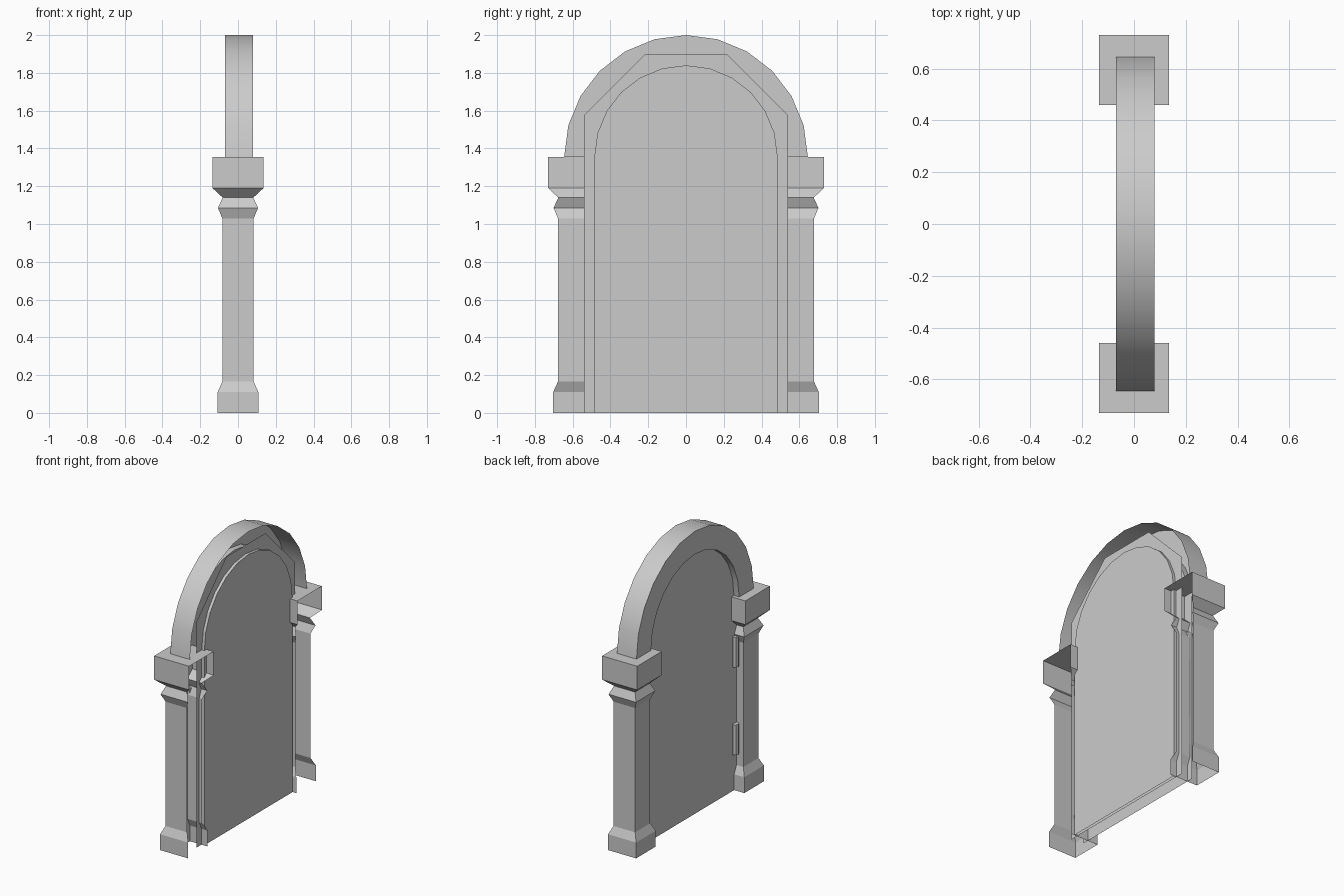
import bpy, bmesh, math

cube = bpy.data.objects.get("Cube")
if cube:
    bpy.data.objects.remove(cube, do_unlink=True)

GREY = (0.6, 0.6, 0.6, 1)
stone = bpy.data.materials.new("plain_grey")
stone.use_nodes = True
stone.diffuse_color = GREY
stone.node_tree.nodes["Principled BSDF"].inputs["Base Color"].default_value = GREY

SPRING = 1.355   # height where the arch starts
OUTER, INNER = 0.645, 0.485


def finish(name, bm, smooth=False, fix=True):
    if fix:
        bmesh.ops.recalc_face_normals(bm, faces=bm.faces[:])
    mesh = bpy.data.meshes.new(name)
    bm.to_mesh(mesh)
    bm.free()
    mesh.materials.append(stone)
    obj = bpy.data.objects.new(name, mesh)
    bpy.context.collection.objects.link(obj)
    if smooth:
        bpy.ops.object.select_all(action="DESELECT")
        obj.select_set(True)
        bpy.context.view_layer.objects.active = obj
        bpy.ops.object.shade_smooth_by_angle(angle=math.radians(30))
    return obj


def loft(bm, rows):
    """Bridge rows of points with quads."""
    rows = [[bm.verts.new(p) for p in row] for row in rows]
    for a, b in zip(rows, rows[1:]):
        for i in range(len(a) - 1):
            bm.faces.new((a[i], a[i + 1], b[i + 1], b[i]))
    return rows


def arc(radius, x):
    return [(x, radius * math.cos(math.pi * i / 12),
             SPRING + radius * math.sin(math.pi * i / 12)) for i in range(13)]


def arch_outline(x, radius=INNER):
    return [(x, radius, 0)] + arc(radius, x) + [(x, -radius, 0)]


def sheet(name, outline, depth=0, toward=1):
    """Flat panel facing +x or -x, with optional side walls."""
    bm = bmesh.new()
    face = bm.faces.new([bm.verts.new(p) for p in outline])
    face.normal_update()
    if face.normal.x * toward < 0:
        face.normal_flip()
    if depth:
        # walls run back from the rim, the floor stays open
        back = [(x - depth, y, z) for x, y, z in outline]
        loft(bm, [outline, back])
        bmesh.ops.remove_doubles(bm, verts=bm.verts[:], dist=0.0001)
    return finish(name, bm, fix=bool(depth))


# Pillars: square moulded shells, open on the +x side
profile = [(0.108, 0), (0.108, 0.11), (0.083, 0.165), (0.083, 1.03),
           (0.106, 1.085), (0.081, 1.14), (0.135, 1.19), (0.135, SPRING)]
for side, label in ((1, "back"), (-1, "front")):
    bm = bmesh.new()
    rows = loft(bm, [[(w, side * 0.595 - w, z), (-w, side * 0.595 - w, z),
                      (-w, side * 0.595 + w, z), (w, side * 0.595 + w, z)]
                     for w, z in profile])
    bm.faces.new(rows[-1])
    finish(label + "_pillar", bm)

    # Hinges between door and pillar
    for z, place in ((0.36, "lower"), (0.97, "upper")):
        bm = bmesh.new()
        bmesh.ops.create_cone(bm, cap_ends=True, segments=8, radius1=0.025,
                              radius2=0.025, depth=0.21)
        bmesh.ops.translate(bm, verts=bm.verts[:], vec=(-0.035, side * 0.49, z))
        finish(f"{label}_{place}_hinge", bm, smooth=False)

# Arch: outer band, face ring and soffit, open on the +x side
bm = bmesh.new()
loft(bm, [arc(OUTER, 0.08), arc(OUTER, -0.07), arc(INNER, -0.07), arc(INNER, -0.03)])
finish("arch", bm, smooth=True)

# Door sheet on the -x side, reaching into the pillars
door = [(-0.03, 0.53, 0), (-0.03, 0.53, SPRING)] + arc(INNER, -0.03) \
    + [(-0.03, -0.53, SPRING), (-0.03, -0.53, 0)]
sheet("door", door, toward=-1)

# Angular frame board and raised door back on the +x side
frame = [(0.06, 0.54, 0), (0.06, 0.54, 1.575), (0.06, 0.215, 1.9),
         (0.06, -0.215, 1.9), (0.06, -0.54, 1.575), (0.06, -0.54, 0)]
sheet("frame_board", frame)
sheet("door_back", arch_outline(0.08), depth=0.02)
